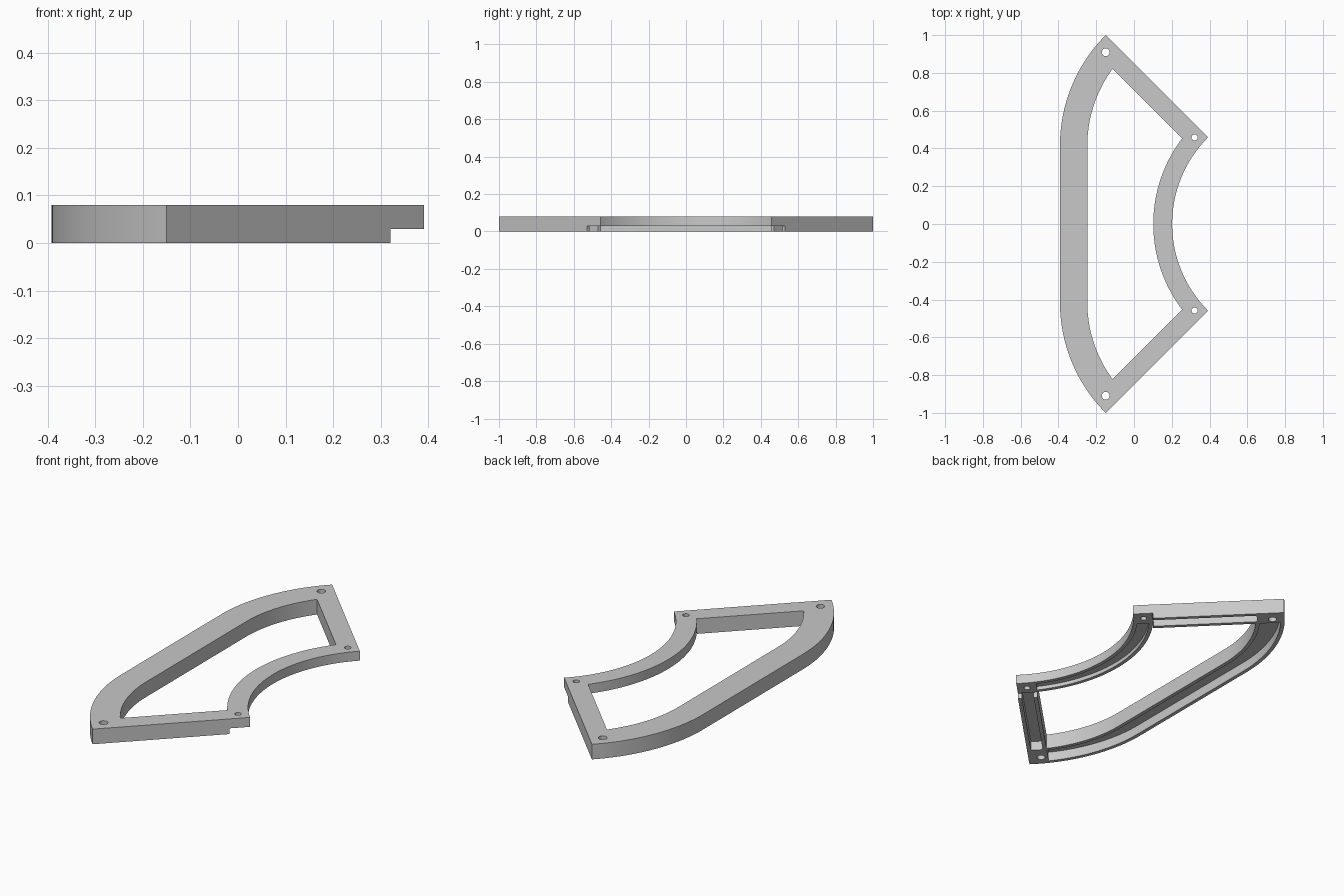
import bpy, bmesh
from math import radians, asin, cos, sin, sqrt, pi

cube = bpy.data.objects.get("Cube")
if cube:
    bpy.data.objects.remove(cube, do_unlink=True)

# Main sizes
HEIGHT, CEILING, STEP = 0.08, 0.05, 0.03
HUB = (0.85, 0.0)            # centre of the concave arc
HUB_R = 0.648
BEND = (0.434, 0.416)        # centre of the rounded outer corner
BEND_R = 0.826
BAR, SIDE, RIM = 0.1, 0.145, 0.02
SEG = 24


def arc(centre, r, start, end, n=SEG):
    return [(centre[0] + r * cos(start + (end - start) * i / n),
             centre[1] + r * sin(start + (end - start) * i / n)) for i in range(n + 1)]


def mirrored(points):
    """Points followed by their reflection across the x axis."""
    return points + [(x, -y) for x, y in reversed(points) if abs(y) > 1e-6]


def outer_edge(inset, w):
    """Long side edge, inset from the outline and trimmed w in from the end bars."""
    r = BEND_R - inset
    return mirrored(arc(BEND, r, radians(135) + asin(w / r), pi))


def concave_edge(inset, w):
    r = HUB_R + inset
    return mirrored(arc(HUB, r, radians(135) + asin(w / r), pi))


def on_bar(s, w, sign):
    """Point at distance s from the hub along an end bar, w in from its edge."""
    return (HUB[0] - (s + w) / sqrt(2), sign * (s - w) / sqrt(2))


def prism(name, points, z0, z1):
    bm = bmesh.new()
    face = bm.faces.new([bm.verts.new((x, y, z0)) for x, y in points])
    top = bmesh.ops.extrude_face_region(bm, geom=[face])["geom"]
    for v in top:
        if isinstance(v, bmesh.types.BMVert):
            v.co.z = z1
    bmesh.ops.recalc_face_normals(bm, faces=bm.faces[:])
    mesh = bpy.data.meshes.new(name)
    bm.to_mesh(mesh)
    bm.free()
    obj = bpy.data.objects.new(name, mesh)
    bpy.context.collection.objects.link(obj)
    return obj


def cut(points, z0, z1):
    cutter = prism("cutter", points, z0, z1)
    mod = frame.modifiers.new("cut", "BOOLEAN")
    mod.operation, mod.solver, mod.object = "DIFFERENCE", "EXACT", cutter
    bpy.ops.object.modifier_apply(modifier=mod.name)
    bpy.data.objects.remove(cutter, do_unlink=True)


# Solid plate outline
frame = prism("frame", outer_edge(0, 0) + concave_edge(0, 0)[::-1], 0, HEIGHT)
bpy.ops.object.select_all(action="DESELECT")
bpy.context.view_layer.objects.active = frame
frame.select_set(True)

# Central opening
cut(outer_edge(SIDE, BAR) + concave_edge(BAR, BAR)[::-1], -1, 1)

# Raised underside of the concave rail
cut(arc(HUB, HUB_R - BAR, radians(120), radians(240))
    + arc(HUB, HUB_R + BAR + 0.001, radians(240), radians(120), SEG * 3), -1, STEP)

# Channels under the long side and the concave rail
cut(outer_edge(RIM, BAR) + outer_edge(SIDE - RIM, BAR)[::-1], -1, CEILING)
cut(concave_edge(RIM, BAR) + concave_edge(BAR - RIM, BAR)[::-1], -1, CEILING)

# Channels under the end bars, and the screw holes
for sign in (1, -1):
    near, far = HUB_R + BAR - 0.005, HUB_R + 0.625
    cut([on_bar(near, RIM, sign), on_bar(far, RIM, sign),
         on_bar(far, BAR - RIM, sign), on_bar(near, BAR - RIM, sign)], -1, CEILING)
    for s, w, r in ((1.35, 0.064, 0.021), (HUB_R + BAR / 2, BAR / 2, 0.016)):
        cut(arc(on_bar(s, w, sign), r, 0, 2 * pi)[:-1], -1, 1)

# Plain grey finish
grey = bpy.data.materials.new("grey")
grey.use_nodes = True
colour = (0.58, 0.58, 0.58, 1)
grey.diffuse_color = colour
grey.node_tree.nodes["Principled BSDF"].inputs["Base Color"].default_value = colour
frame.data.materials.clear()
frame.data.materials.append(grey)
for poly in frame.data.polygons:
    poly.material_index = 0
bpy.ops.object.shade_smooth_by_angle(angle=radians(30))
